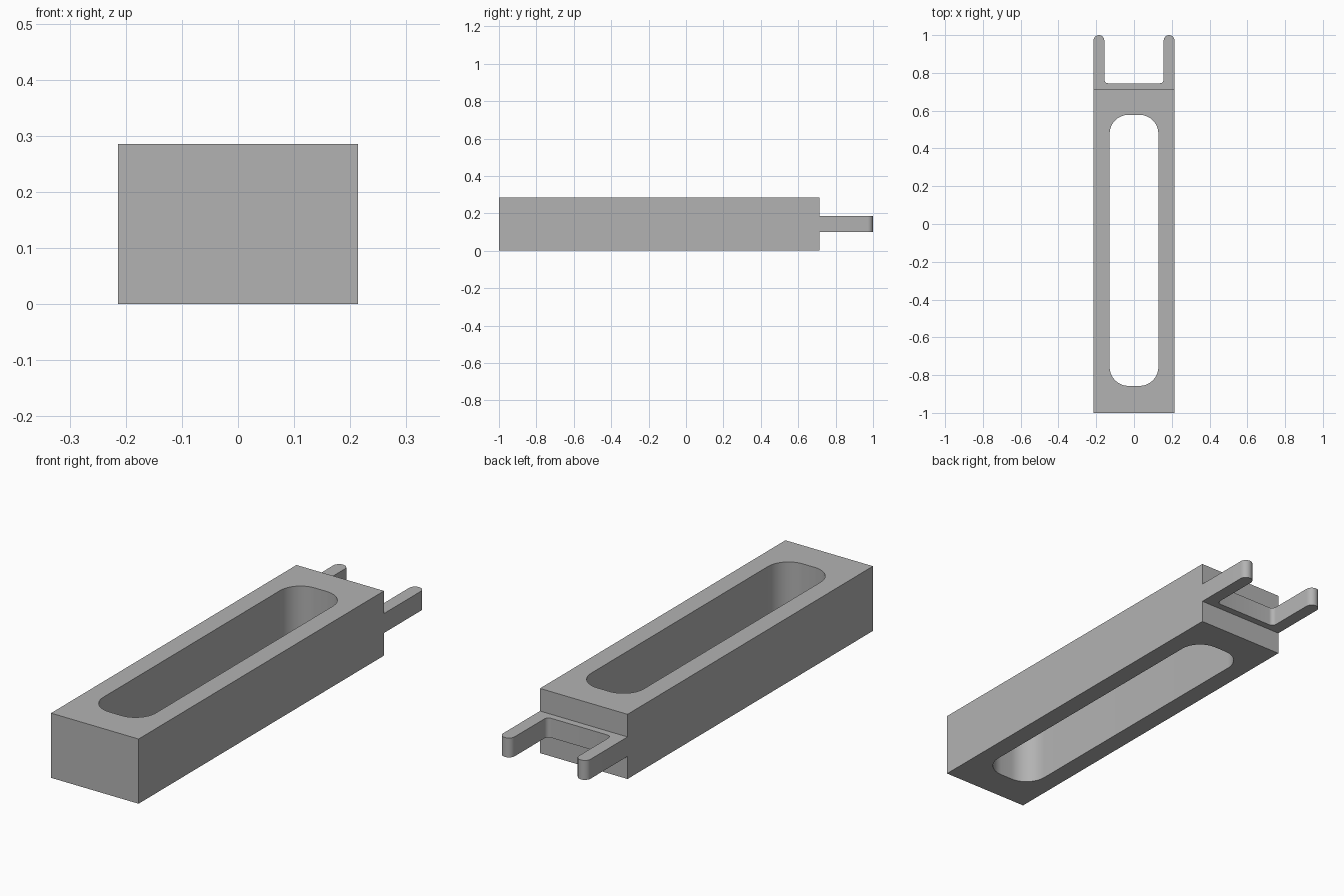
import bpy
import bmesh
from math import cos, sin, pi, radians

if "Cube" in bpy.data.objects:
    bpy.data.objects.remove(bpy.data.objects["Cube"])

grey = bpy.data.materials.new("mid grey")
grey.use_nodes = True
colour = (0.45, 0.45, 0.45, 1)
grey.diffuse_color = colour
grey.node_tree.nodes["Principled BSDF"].inputs["Base Color"].default_value = colour

HALF_W, HEIGHT, BACK = 0.214, 0.286, 0.714


def arc(cx, cy, r, start, end, steps=12):
    """Points along an arc, angles in degrees."""
    angles = [radians(start + (end - start) * i / steps) for i in range(steps + 1)]
    return [(cx + r * cos(a), cy + r * sin(a)) for a in angles]


def prism(name, outline, z0, z1):
    """Extrude a closed plan outline from z0 to z1."""
    bm = bmesh.new()
    base = bm.faces.new([bm.verts.new((x, y, z0)) for x, y in outline])
    top = bmesh.ops.extrude_face_region(bm, geom=[base], use_keep_orig=True)["geom"]
    for v in top:
        if isinstance(v, bmesh.types.BMVert):
            v.co.z = z1
    bmesh.ops.recalc_face_normals(bm, faces=bm.faces)
    mesh = bpy.data.meshes.new(name)
    bm.to_mesh(mesh)
    bm.free()
    mesh.materials.append(grey)
    obj = bpy.data.objects.new(name, mesh)
    bpy.context.collection.objects.link(obj)
    return obj


def smooth(obj):
    bpy.ops.object.select_all(action="DESELECT")
    obj.select_set(True)
    bpy.context.view_layer.objects.active = obj
    bpy.ops.object.shade_smooth_by_angle(angle=radians(30))


# Rectangular body
body = prism("body", [(-HALF_W, -1), (HALF_W, -1), (HALF_W, BACK), (-HALF_W, BACK)], 0, HEIGHT)

# Long rounded slot right through the body
slot_w, slot_front, slot_back, r = 0.129, -0.857, 0.578, 0.1
x, y0, y1 = slot_w - r, slot_front + r, slot_back - r
slot = prism("slot_cutter",
             arc(x, y0, r, -90, 0) + arc(x, y1, r, 0, 90)
             + arc(-x, y1, r, 90, 180) + arc(-x, y0, r, 180, 270),
             -0.1, HEIGHT + 0.1)
cut = body.modifiers.new("slot", "BOOLEAN")
cut.operation = "DIFFERENCE"
cut.solver = "EXACT"
cut.object = slot
bpy.ops.object.select_all(action="DESELECT")
body.select_set(True)
bpy.context.view_layer.objects.active = body
bpy.ops.object.modifier_apply(modifier="slot")
bpy.data.objects.remove(slot)
smooth(body)

# Two-pronged fork on the back: round tips, filleted inner corners
inner, web, fillet = 0.157, 0.745, 0.02
tip = (HALF_W - inner) / 2
right_half = ([(HALF_W, BACK)]
              + arc(HALF_W - tip, 1 - tip, tip, 0, 180)
              + arc(inner - fillet, web + fillet, fillet, 0, -90, 6))
left_half = [(-px, py) for px, py in reversed(right_half)]
fork = prism("fork", right_half + left_half, 0.1, 0.186)
smooth(fork)
